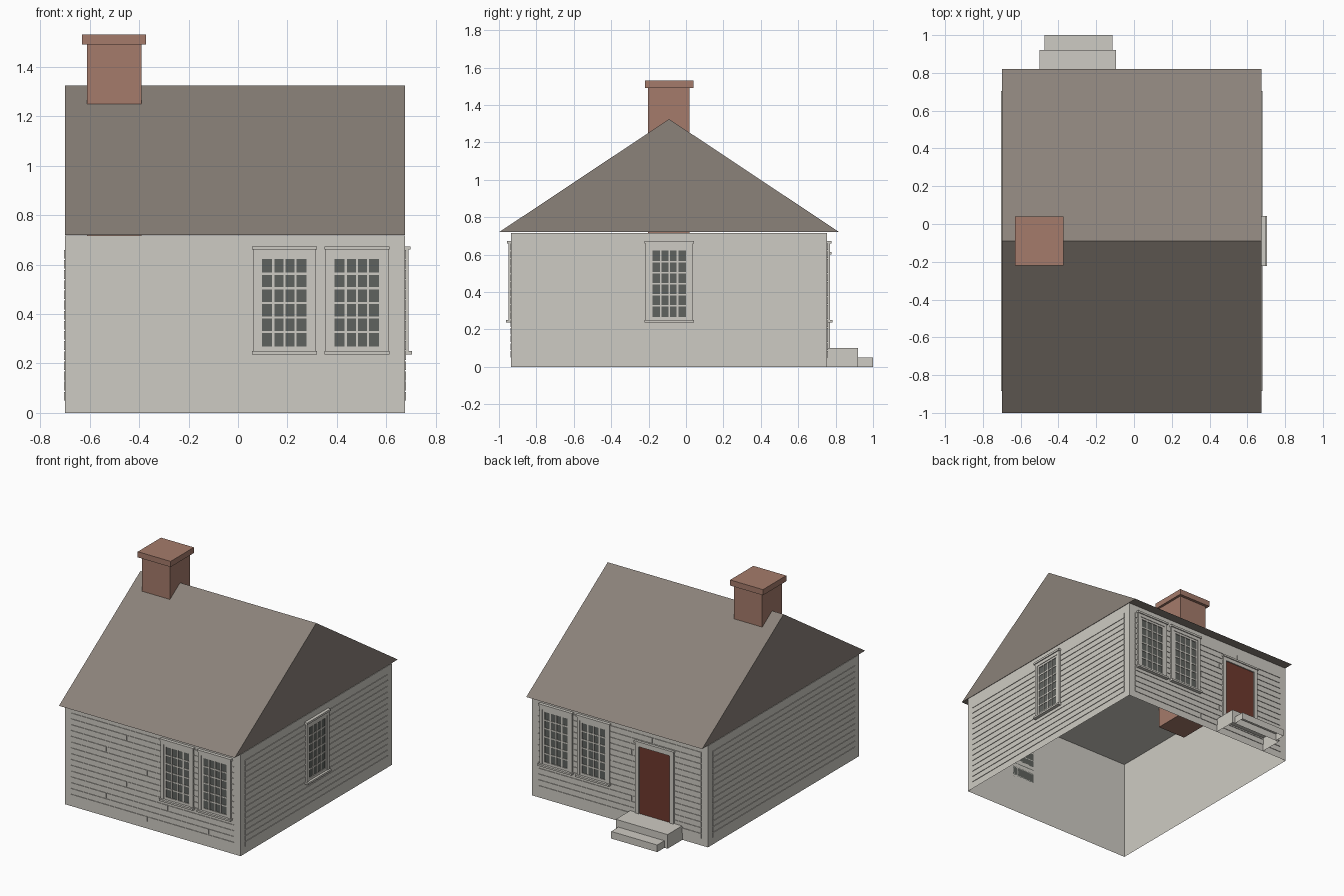
import bpy, bmesh
from math import radians
from mathutils import Matrix

if "Cube" in bpy.data.objects:
    bpy.data.objects.remove(bpy.data.objects["Cube"], do_unlink=True)


def material(name, rgb):
    lin = [((c / 255 + 0.055) / 1.055) ** 2.4 for c in rgb] + [1]
    mat = bpy.data.materials.new(name)
    mat.use_nodes = True
    mat.diffuse_color = lin
    mat.node_tree.nodes["Principled BSDF"].inputs["Base Color"].default_value = lin
    return mat


PAINT = material("pale grey paint", (206, 203, 195))
ROOF = material("brown grey shingle", (139, 130, 122))
BRICK = material("brick", (165, 123, 107))
GLASS = material("dark glass", (95, 98, 94))
DOOR = material("dark red door", (110, 57, 46))

# House outline
X0, X1, Y0, Y1, EAVE = -0.70, 0.675, -0.935, 0.755, 0.72
PLACE = {
    "front": Matrix.Translation((0, Y0, 0)),
    "right": Matrix.Translation((X1, 0, 0)) @ Matrix.Rotation(radians(90), 4, "Z"),
    "back": Matrix.Translation((0, Y1, 0)) @ Matrix.Rotation(radians(180), 4, "Z"),
    "left": Matrix.Translation((X0, 0, 0)) @ Matrix.Rotation(radians(270), 4, "Z"),
}


def box(bm, x0, x1, y0, y1, z0, z1, open_bottom=False):
    size = Matrix.Diagonal((x1 - x0, y1 - y0, z1 - z0, 1))
    mid = Matrix.Translation(((x0 + x1) / 2, (y0 + y1) / 2, (z0 + z1) / 2))
    verts = bmesh.ops.create_cube(bm, size=1, matrix=mid @ size)["verts"]
    if open_bottom:
        faces = {f for v in verts for f in v.link_faces}
        bm.normal_update()
        low = [f for f in faces if f.normal.z < -0.9]
        bmesh.ops.delete(bm, geom=low, context="FACES_ONLY")


def finish(bm, name, mat, matrix=Matrix()):
    mesh = bpy.data.meshes.new(name)
    bm.to_mesh(mesh)
    bm.free()
    mesh.materials.append(mat)
    obj = bpy.data.objects.new(name, mesh)
    bpy.context.collection.objects.link(obj)
    obj.matrix_world = matrix
    return obj


def boxes(name, mat, items, matrix=Matrix(), open_bottom=False):
    bm = bmesh.new()
    for item in items:
        box(bm, *item, open_bottom=open_bottom)
    return finish(bm, name, mat, matrix)


def plate(u0, u1, z0, z1, depth):
    """Box standing out from a wall by depth, in wall coordinates."""
    return (u0, u1, -depth, 0, z0, z1)


# Walls, open underneath, with a ceiling
boxes("walls", PAINT, [(X0, X1, Y0, Y1, 0, EAVE - 0.003)], open_bottom=True)


# Clapboards with staggered joints
def siding(side, u0, u1, joints):
    rows, bottom, top, gap = 15, 0.05, 0.665, 0.006
    step = (top - bottom) / rows
    items = []
    for row in range(rows):
        z0 = bottom + row * step
        z1 = z0 + step - gap
        joint = (0.49 + 0.48 * row) % 1.28 - 0.54
        if joints and joint < 0.55:
            items.append(plate(u0, joint - gap / 2, z0, z1, 0.004))
            items.append(plate(joint + gap / 2, u1, z0, z1, 0.004))
        else:
            items.append(plate(u0, u1, z0, z1, 0.004))
    boxes(side + "_clapboards", PAINT, items, PLACE[side])


siding("front", X0 + 0.05, X1 - 0.05, True)
siding("back", 0.05 - X1, -X0 - 0.05, True)
siding("right", Y0 + 0.05, Y1 - 0.05, False)
siding("left", 0.05 - Y1, -Y0 - 0.05, False)


# Sash windows, four panes by six
def window(name, side, u):
    w, inner, pane = 0.127, 0.105, 0.09
    z0, z1, p0, p1, bar = 0.25, 0.66, 0.268, 0.622, 0.009
    sash_top = 0.637
    items = [
        plate(u - w, u - inner, z0, z1, 0.015),
        plate(u + inner, u + w, z0, z1, 0.015),
        plate(u - inner, u + inner, sash_top, z1, 0.015),
        plate(u - w - 0.005, u + w + 0.005, z1, z1 + 0.014, 0.022),
        plate(u - w - 0.005, u + w + 0.005, z0 - 0.013, z0, 0.028),
        plate(u - inner, u - pane, z0, sash_top, 0.011),
        plate(u + pane, u + inner, z0, sash_top, 0.011),
        plate(u - pane, u + pane, z0, p0, 0.011),
        plate(u - pane, u + pane, p1, sash_top, 0.011),
    ]
    for i in range(1, 4):
        c = u - pane + 2 * pane * i / 4
        items.append(plate(c - bar / 2, c + bar / 2, p0, p1, 0.010))
    for i in range(1, 6):
        c = p0 + (p1 - p0) * i / 6
        items.append(plate(u - pane, u + pane, c - bar / 2, c + bar / 2, 0.009))
    boxes(name + "_frame", PAINT, items, PLACE[side])
    boxes(name + "_glass", GLASS, [plate(u - pane, u + pane, p0, p1, 0.006)], PLACE[side])


for i, x in enumerate((0.188, 0.481), 1):
    window(f"front_window_{i}", "front", x)
    window(f"back_window_{i}", "back", -x)
window("right_window", "right", -0.09)

# Back door and its casing
d, half, leaf = 0.29, 0.15, 0.122
boxes("door_casing", PAINT, [
    plate(d - half, d - leaf, 0.10, 0.60, 0.015),
    plate(d + leaf, d + half, 0.10, 0.60, 0.015),
    plate(d - leaf, d + leaf, 0.575, 0.60, 0.015),
    plate(d - half - 0.005, d + half + 0.005, 0.60, 0.613, 0.022),
], PLACE["back"])
boxes("door", DOOR, [plate(d - leaf, d + leaf, 0.10, 0.575, 0.007)], PLACE["back"])

# Hollow steps below the door
boxes("steps", PAINT, [
    (-0.50, -0.095, Y1, 0.92, 0, 0.10),
    (-0.475, -0.115, 0.92, 1.0, 0, 0.05),
], open_bottom=True)

# Gable roof, extruded along its ridge
bm = bmesh.new()
profile = [(-1.0, EAVE), (0.82, EAVE), (-0.09, 1.325)]
end = bm.faces.new([bm.verts.new((X0, y, z)) for y, z in profile])
grown = bmesh.ops.extrude_face_region(bm, geom=[end])["geom"]
bmesh.ops.translate(bm, vec=(X1 - X0, 0, 0),
                    verts=[v for v in grown if isinstance(v, bmesh.types.BMVert)])
if not any(f.normal.x < -0.9 for f in bm.faces):
    bmesh.ops.contextual_create(bm, geom=[v for v in bm.verts if v.co.x < 0])
bmesh.ops.recalc_face_normals(bm, faces=bm.faces)
finish(bm, "roof", ROOF)

# Chimney, running down through the ceiling
boxes("chimney", BRICK, [(-0.61, -0.39, -0.203, 0.02, 0.57, 1.495)])
boxes("chimney_cap", BRICK, [(-0.63, -0.373, -0.22, 0.04, 1.49, 1.53)])
